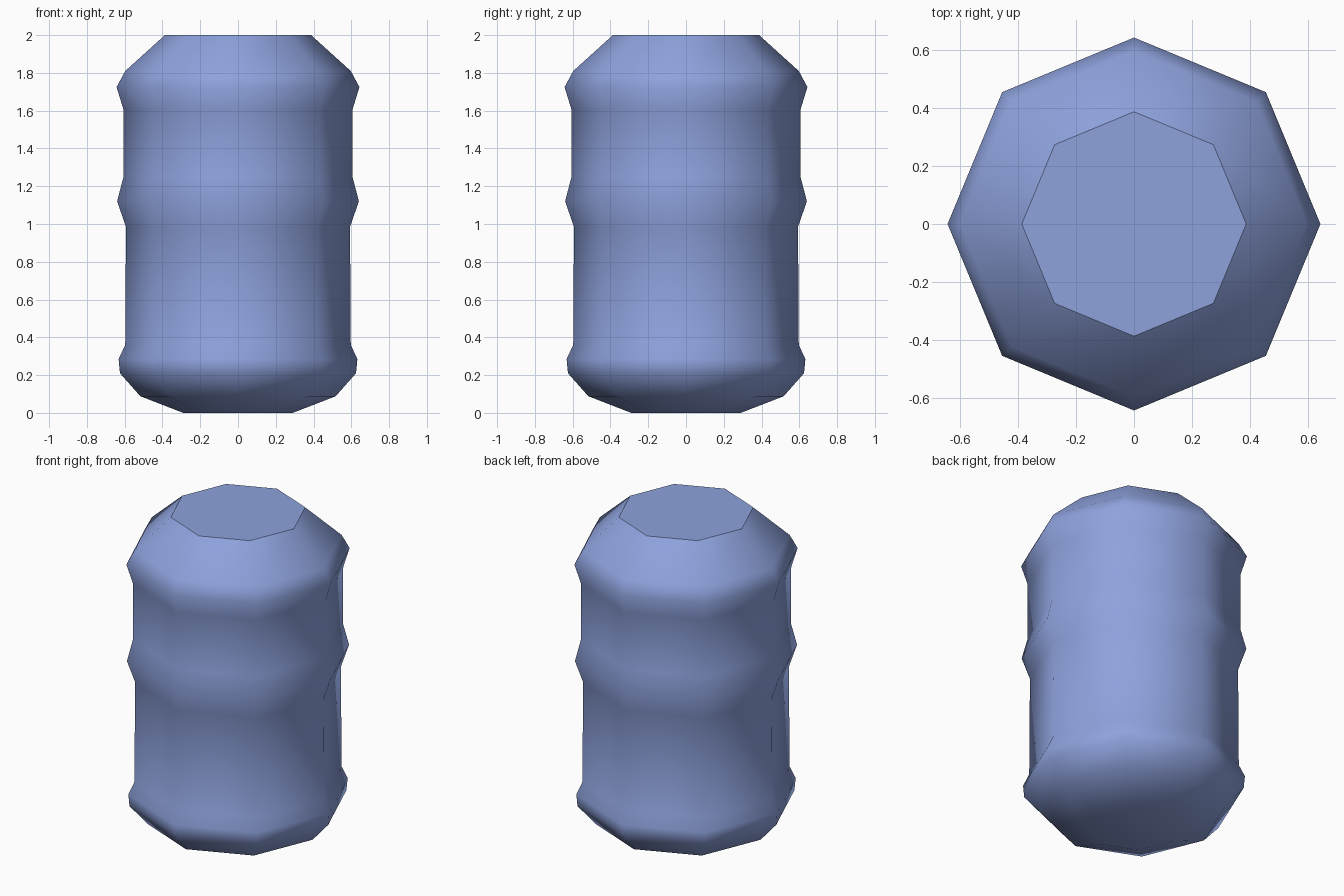
import bpy, bmesh, math

if "Cube" in bpy.data.objects:
    bpy.data.objects.remove(bpy.data.objects["Cube"])

# Barrel outline: (corner radius, height), bottom to top
PROFILE = [(0.29, 0.0), (0.517, 0.088), (0.625, 0.21), (0.632, 0.285),
           (0.597, 0.36), (0.593, 0.985), (0.64, 1.12), (0.606, 1.25),
           (0.606, 1.605), (0.643, 1.725), (0.597, 1.81), (0.387, 2.0)]
SIDES = 8

bm = bmesh.new()
rings = []
for r, z in PROFILE:
    rings.append([bm.verts.new((r * math.cos(math.tau * i / SIDES),
                                r * math.sin(math.tau * i / SIDES), z))
                  for i in range(SIDES)])

# Ribbed side wall, smooth shaded
for lo, hi in zip(rings, rings[1:]):
    for i in range(SIDES):
        j = (i + 1) % SIDES
        bm.faces.new((lo[i], lo[j], hi[j], hi[i])).smooth = True

# Softly blended bottom, crisp flat lid
bm.faces.new(rings[0][::-1]).smooth = True
lid = bm.faces.new(rings[-1])
for e in lid.edges:
    e.smooth = False

mesh = bpy.data.meshes.new("barrel")
bm.to_mesh(mesh)
bm.free()
barrel = bpy.data.objects.new("barrel", mesh)
bpy.context.collection.objects.link(barrel)

# Blue paint
paint = bpy.data.materials.new("blue_paint")
paint.diffuse_color = (0.27, 0.36, 0.72, 1)
paint.use_nodes = True
paint.node_tree.nodes["Principled BSDF"].inputs["Base Color"].default_value = paint.diffuse_color
mesh.materials.append(paint)
